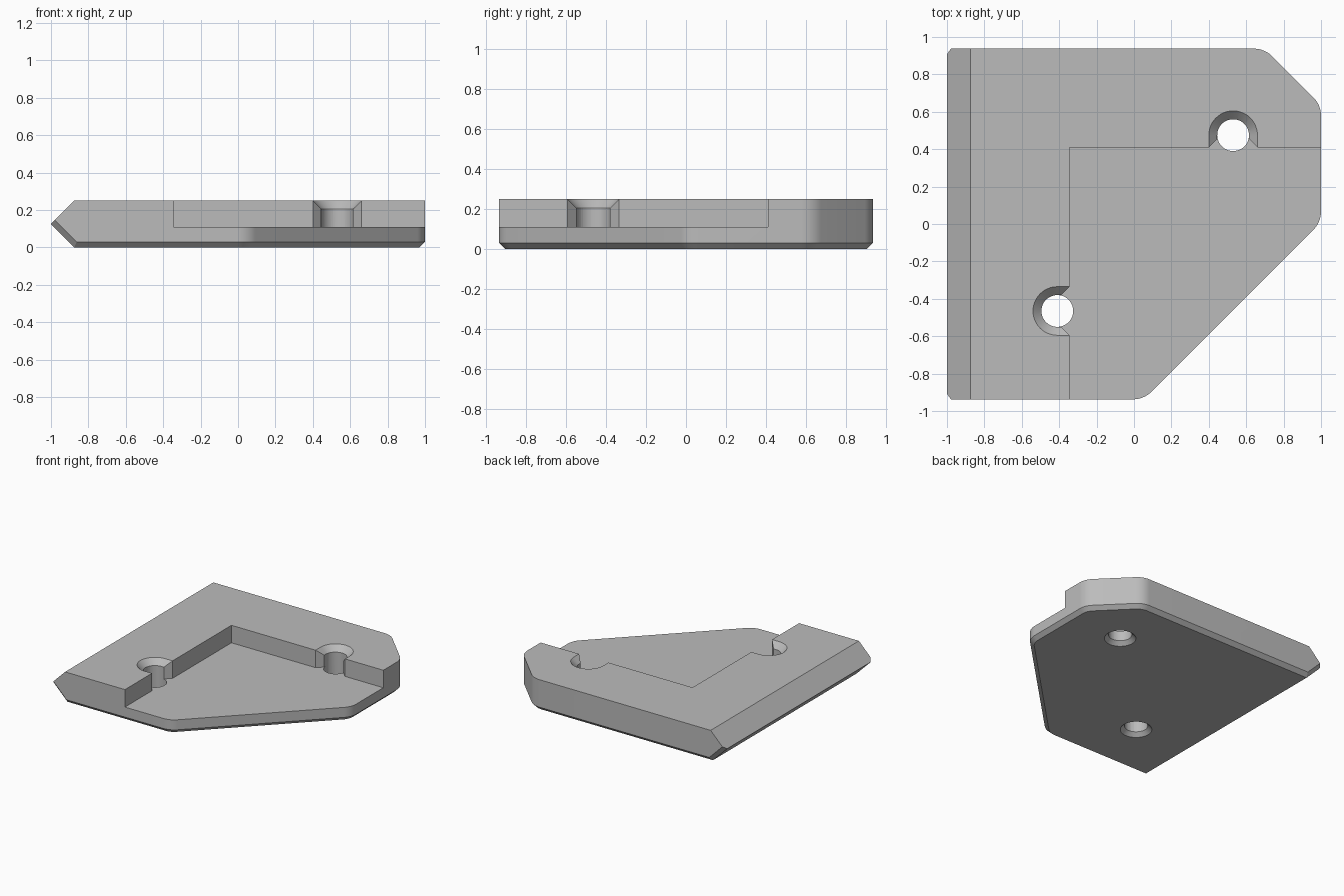
import bpy, bmesh, math
from mathutils import Vector, Matrix

if "Cube" in bpy.data.objects:
    bpy.data.objects.remove(bpy.data.objects["Cube"])

H, FLOOR, EDGE, HALF_Y = 0.25, 0.11, 0.03, 0.9375
R_HOLE, R_SINK = 0.085, 0.13
SINK = R_SINK - R_HOLE

grey = bpy.data.materials.new("grey")
grey.use_nodes = True
grey.diffuse_color = (0.5, 0.5, 0.5, 1)
grey.node_tree.nodes["Principled BSDF"].inputs["Base Color"].default_value = (0.5, 0.5, 0.5, 1)


def loft(name, levels, turn=Matrix()):
    """Closed solid through outlines given as (z, points)."""
    bm = bmesh.new()
    rings = [[bm.verts.new(turn @ Vector((x, y, z))) for x, y in pts] for z, pts in levels]
    for a, b in zip(rings, rings[1:]):
        for i in range(len(a)):
            j = (i + 1) % len(a)
            bm.faces.new((a[i], a[j], b[j], b[i]))
    bm.faces.new(rings[0][::-1])
    bm.faces.new(rings[-1])
    return finish(name, bm)


def finish(name, bm):
    bmesh.ops.recalc_face_normals(bm, faces=bm.faces)
    mesh = bpy.data.meshes.new(name)
    bm.to_mesh(mesh)
    bm.free()
    mesh.materials.append(grey)
    obj = bpy.data.objects.new(name, mesh)
    bpy.context.collection.objects.link(obj)
    return obj


def outline(inset, steps=8):
    """Plate outline: straight sides moved inward, four rounded corners."""
    s = math.sqrt(0.5)
    sides = [((-1, 0), 1.0), ((0, -1), HALF_Y), ((s, -s), 0.99 * s),
             ((1, 0), 1.0), ((s, s), 1.636 * s), ((0, 1), HALF_Y)]
    sides = [(Vector(n), d - inset) for n, d in sides]
    radius = 0.14 - inset
    pts = []
    for k in range(6):
        (n1, d1), (n2, d2) = sides[k], sides[(k + 1) % 6]
        r = 0 if k in (0, 5) else radius
        det = n1.x * n2.y - n1.y * n2.x
        e1, e2 = d1 - r, d2 - r
        c = Vector((e1 * n2.y - e2 * n1.y, n1.x * e2 - n2.x * e1)) / det
        if r == 0:
            pts.append(c)
            continue
        a = math.atan2(n1.y, n1.x)
        pts += [c + r * Vector((math.cos(a + math.pi / 4 * i / steps),
                                math.sin(a + math.pi / 4 * i / steps)))
                for i in range(steps + 1)]
    return pts


def circle(r, n=48):
    return [(r * math.cos(math.tau * i / n), r * math.sin(math.tau * i / n)) for i in range(n)]


def arch(r, n=24):
    """Half circle with straight legs toward the recess."""
    arc = [(r * math.cos(math.pi * i / n), r * math.sin(math.pi * i / n)) for i in range(n + 1)]
    return arc + [(-r, -0.1), (r, -0.1)]


# Plate with chamfered underside
plate = loft("corner_plate", [(0, outline(EDGE)), (EDGE, outline(0)), (H, outline(0))])

# Pointed left edge, with its lower slope chamfered at both ends
tip = Vector((-1, 0, H / 2))
low = Vector((-1, 0, -1)).normalized()
cuts = [(tip, Vector((-1, 0, 1))), (tip, low)]
cuts += [(tip + Vector((0, s * (HALF_Y - EDGE), 0)), low + Vector((0, s, 0))) for s in (-1, 1)]
bm = bmesh.new()
bm.from_mesh(plate.data)
for co, normal in cuts:
    res = bmesh.ops.bisect_plane(bm, geom=bm.verts[:] + bm.edges[:] + bm.faces[:], dist=1e-5,
                                 plane_co=co, plane_no=normal, clear_outer=True)
    rim = [e for e in bm.edges if e.is_boundary]
    if rim:
        bmesh.ops.holes_fill(bm, edges=rim)
bmesh.ops.remove_doubles(bm, verts=bm.verts, dist=1e-4)
bmesh.ops.recalc_face_normals(bm, faces=bm.faces)
bm.to_mesh(plate.data)
bm.free()

# Recess with a flared slot leading to each screw hole
wx, wy = -0.345, 0.41
holes = [(Vector((-0.41, -0.465, 0)), math.pi / 2), (Vector((0.53, 0.475, 0)), 0)]
gap = 0.065
slot = [(-R_SINK, -gap), (-R_HOLE, SINK - gap), (-R_HOLE, 0),
        (R_HOLE, 0), (R_HOLE, SINK - gap), (R_SINK, -gap)]
turns = [Matrix.Translation(c) @ Matrix.Rotation(a, 4, 'Z') for c, a in holes]
path = [(wx, -1.2)]
path += [(turns[0] @ Vector((x, y, 0))).to_2d() for x, y in slot]
path += [(wx, wy)]
path += [(turns[1] @ Vector((x, y, 0))).to_2d() for x, y in slot]
path += [(1.2, wy), (1.2, -1.2)]
cutters = [loft("recess_cutter", [(FLOOR, path), (H + 0.1, path)])]

# Screw holes, countersinks and underside hole chamfers
for m in turns:
    cutters.append(loft("hole_cutter", [(-0.1, circle(R_HOLE)), (H + 0.1, circle(R_HOLE))], m))
    cutters.append(loft("countersink_cutter", [(H - SINK - 0.01, arch(R_HOLE - 0.01)),
                                               (H + 0.01, arch(R_SINK + 0.01))], m))
    cutters.append(loft("underside_cutter", [(-0.01, circle(R_HOLE + 0.04)),
                                             (0.04, circle(R_HOLE - 0.01))], m))

bpy.context.view_layer.objects.active = plate
plate.select_set(True)
for cutter in cutters:
    mod = plate.modifiers.new("cut", 'BOOLEAN')
    mod.operation, mod.solver, mod.object = 'DIFFERENCE', 'EXACT', cutter
    bpy.ops.object.modifier_apply(modifier=mod.name)
    bpy.data.objects.remove(cutter)

bpy.ops.object.shade_smooth_by_angle(angle=math.radians(30))
